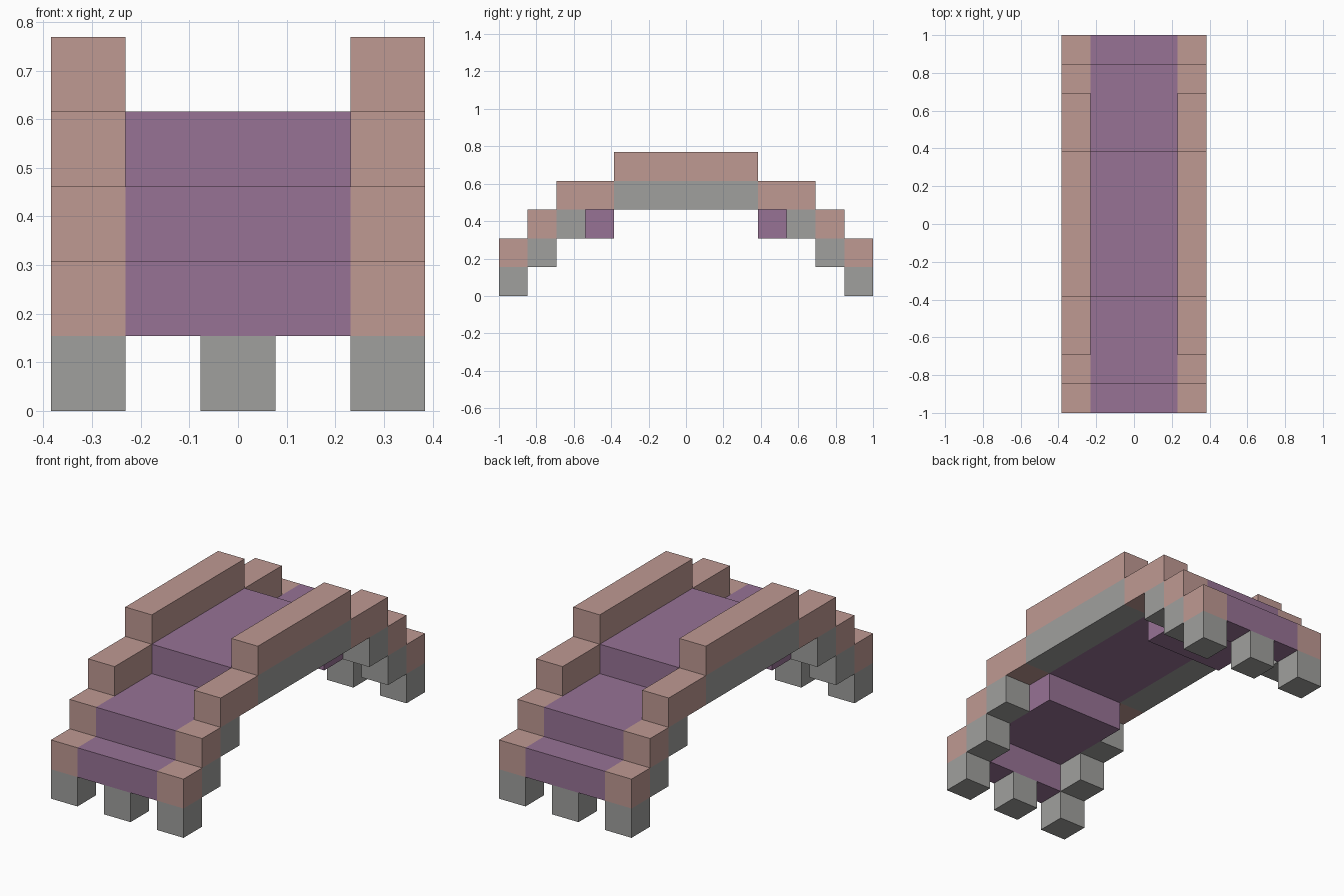
import bpy
import bmesh
from mathutils import Matrix, Vector

cube = bpy.data.objects.get("Cube")
if cube:
    bpy.data.objects.remove(cube, do_unlink=True)

U = 2 / 13  # one block


def make_material(name, rgb):
    mat = bpy.data.materials.new(name)
    mat.use_nodes = True
    color = (*rgb, 1)
    mat.diffuse_color = color
    mat.node_tree.nodes["Principled BSDF"].inputs["Base Color"].default_value = color
    return mat


purple = make_material("muted purple", (0.31, 0.17, 0.30))
pink = make_material("dusty pink", (0.52, 0.32, 0.29))
gray = make_material("stone gray", (0.35, 0.35, 0.34))


def box(name, mat, x, y, z):
    """Box spanning the given (min, max) block ranges."""
    lo, hi = (Vector(v) * U for v in zip(x, y, z))
    bm = bmesh.new()
    bmesh.ops.create_cube(
        bm, size=1,
        matrix=Matrix.Translation((lo + hi) / 2) @ Matrix.Diagonal((*(hi - lo), 1)))
    mesh = bpy.data.meshes.new(name)
    bm.to_mesh(mesh)
    bm.free()
    mesh.materials.append(mat)
    obj = bpy.data.objects.new(name, mesh)
    bpy.context.collection.objects.link(obj)


def mirrored(sign, a, b):
    return tuple(sorted((sign * a, sign * b)))


DECK = (-1.5, 1.5)
SPAN = (-2.5, 2.5)

# Raised middle of the deck
box("deck_middle", purple, DECK, SPAN, (3, 4))

# Deck steps and central foot at each end
for end, sy in (("front", -1), ("back", 1)):
    box(f"{end}_deck_step", purple, DECK, mirrored(sy, 2.5, 5.5), (2, 3))
    box(f"{end}_deck_entry", purple, DECK, mirrored(sy, 5.5, 6.5), (1, 2))
    box(f"{end}_center_foot", gray, (-0.5, 0.5), mirrored(sy, 5.5, 6.5), (0, 1))

# Side walls: stone arch below, stepped parapet above
for side, sx in (("left", 1), ("right", -1)):
    x = mirrored(sx, 1.5, 2.5)
    box(f"{side}_arch_beam", gray, x, SPAN, (3, 4))
    box(f"{side}_top_parapet", pink, x, SPAN, (4, 5))
    for end, sy in (("front", -1), ("back", 1)):
        for level in range(3):
            y = mirrored(sy, 5.5 - level, 6.5 - level)
            box(f"{end}_{side}_arch_stone_{level + 1}", gray, x, y, (level, level + 1))
            # The last parapet step is two blocks long
            y = mirrored(sy, 2.5 if level == 2 else 5.5 - level, 6.5 - level)
            box(f"{end}_{side}_parapet_step_{level + 1}", pink, x, y, (level + 1, level + 2))
